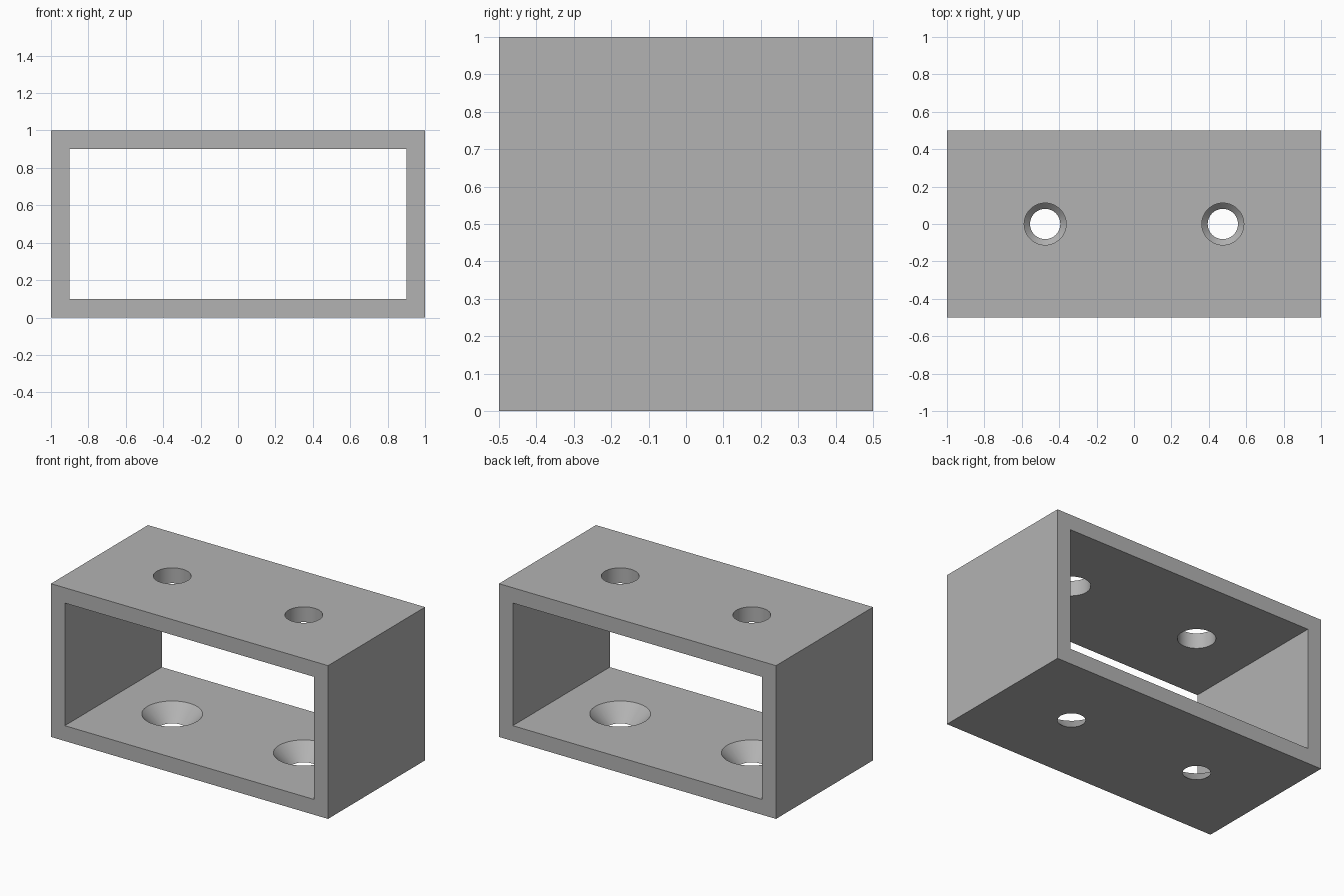
import bpy

cube = bpy.data.objects.get("Cube")
if cube:
    bpy.data.objects.remove(cube, do_unlink=True)

LENGTH, DEPTH, HEIGHT, WALL = 2.0, 1.0, 1.0, 0.1
HOLE_X = 0.475
ACCESS_RADIUS, SCREW_RADIUS, SINK_RADIUS = 0.112, 0.081, 0.18
OVERLAP = 0.02

grey = bpy.data.materials.new("plain_grey")
grey.use_nodes = True
colour = (0.45, 0.45, 0.45, 1)
grey.diffuse_color = colour
grey.node_tree.nodes["Principled BSDF"].inputs["Base Color"].default_value = colour


def box(name, size):
    bpy.ops.mesh.primitive_cube_add(size=1, location=(0, 0, HEIGHT / 2))
    obj = bpy.context.object
    obj.name = name
    obj.scale = size
    bpy.ops.object.transform_apply(location=True, rotation=False, scale=True)
    obj.data.materials.append(grey)
    return obj


def round_cutter(name, x, bottom, top, r_bottom, r_top):
    bpy.ops.mesh.primitive_cone_add(
        vertices=64, radius1=r_bottom, radius2=r_top,
        depth=top - bottom, location=(x, 0, (bottom + top) / 2))
    obj = bpy.context.object
    obj.name = name
    obj.data.materials.append(grey)
    return obj


# Rectangular tube, open at front and back
frame = box("box_frame", (LENGTH, DEPTH, HEIGHT))
cutters = [box("opening_cutter", (LENGTH - 2 * WALL, DEPTH + OVERLAP, HEIGHT - 2 * WALL))]

# Tapered screw holes in the floor, straight access holes above them
flare = (SINK_RADIUS - SCREW_RADIUS) / WALL * OVERLAP
for x in (-HOLE_X, HOLE_X):
    cutters.append(round_cutter("screw_cutter", x, -OVERLAP, WALL + OVERLAP,
                                SCREW_RADIUS - flare, SINK_RADIUS + flare))
    cutters.append(round_cutter("access_cutter", x, HEIGHT - WALL - OVERLAP,
                                HEIGHT + OVERLAP, ACCESS_RADIUS, ACCESS_RADIUS))

# Cut everything out of the frame, then discard the cutters
bpy.ops.object.select_all(action="DESELECT")
bpy.context.view_layer.objects.active = frame
frame.select_set(True)
for cutter in cutters:
    mod = frame.modifiers.new("cut", "BOOLEAN")
    mod.operation = "DIFFERENCE"
    mod.solver = "EXACT"
    mod.object = cutter
    bpy.ops.object.modifier_apply(modifier=mod.name)
    bpy.data.objects.remove(cutter, do_unlink=True)

bpy.ops.object.shade_smooth_by_angle(angle=0.52)
